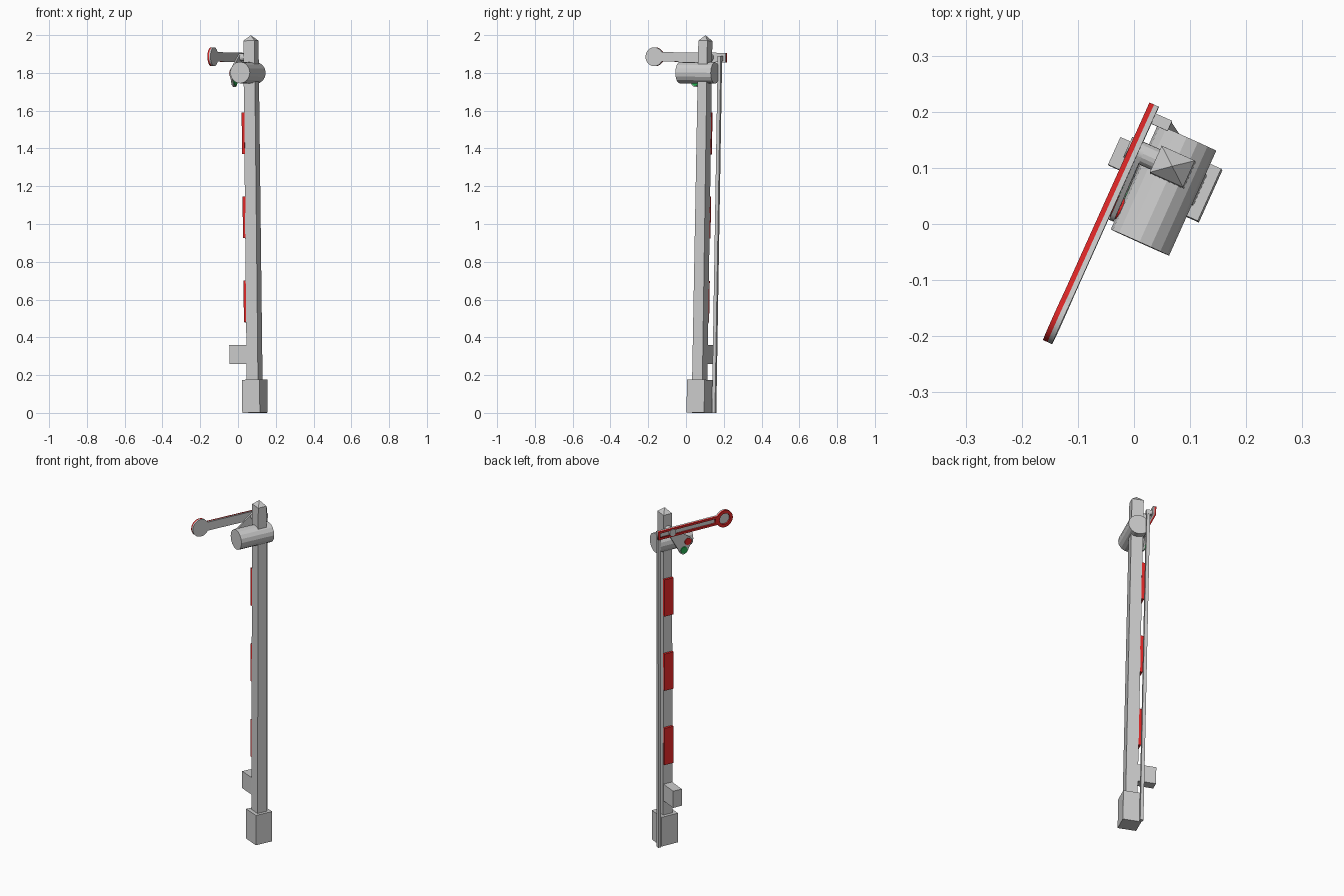
import bpy, bmesh, math
from mathutils import Matrix, Vector
from mathutils.geometry import convex_hull_2d

if "Cube" in bpy.data.objects:
    bpy.data.objects.remove(bpy.data.objects["Cube"])

# Whole signal is turned about z and leans slightly
lean = Vector((0, 0, 1)).rotation_difference(Vector((-0.022, 0.033, 2))).to_matrix().to_4x4()
PLACE = Matrix.Translation((0.09, 0.07, 0.0005)) @ lean @ Matrix.Rotation(math.radians(-24.2), 4, 'Z')


def material(name, rgb):
    m = bpy.data.materials.new(name)
    m.diffuse_color = (*rgb, 1)
    m.use_nodes = True
    m.node_tree.nodes["Principled BSDF"].inputs["Base Color"].default_value = m.diffuse_color
    return m


RED = material("red_paint", (0.75, 0.02, 0.02))
GREEN = material("green_glass", (0.02, 0.4, 0.08))


def add(name, bm, mat=None):
    bmesh.ops.recalc_face_normals(bm, faces=bm.faces)
    me = bpy.data.meshes.new(name)
    bm.to_mesh(me)
    bm.free()
    ob = bpy.data.objects.new(name, me)
    bpy.context.collection.objects.link(ob)
    ob.matrix_world = PLACE
    if mat:
        me.materials.append(mat)
    return ob


def box(name, x, y, z, mat=None, taper_y=1.0):
    bm = bmesh.new()
    bmesh.ops.create_cube(bm, size=1)
    for v in bm.verts:
        if v.co.z > 0:
            v.co.y *= taper_y
        v.co = [(a[0] + a[1]) / 2 + c * (a[1] - a[0]) for a, c in zip((x, y, z), v.co)]
    return add(name, bm, mat)


def cylinder(name, centre, r, length, axis, sides=16):
    bm = bmesh.new()
    turn = Matrix.Rotation(math.pi / 2, 4, axis)
    bmesh.ops.create_cone(bm, cap_ends=True, segments=sides, radius1=r, radius2=r, depth=length,
                          matrix=Matrix.Translation(centre) @ turn)
    return add(name, bm)


def circle(cy, cz, r, n=20, a0=0, a1=360):
    closed = a1 - a0 == 360
    steps = n if closed else n - 1
    return [(cy + r * math.cos(math.radians(a0 + (a1 - a0) * i / steps)),
             cz + r * math.sin(math.radians(a0 + (a1 - a0) * i / steps))) for i in range(n)]


def plate(name, loops, x0, x1, mat=None):
    """Flat plate from y-z outlines (inner loops are holes), from x0 to x1."""
    cu = bpy.data.curves.new(name, 'CURVE')
    cu.dimensions, cu.fill_mode, cu.extrude = '2D', 'BOTH', (x1 - x0) / 2
    for loop in loops:
        sp = cu.splines.new('POLY')
        sp.points.add(len(loop) - 1)
        for p, (a, b) in zip(sp.points, loop):
            p.co = (a, b, 0, 1)
        sp.use_cyclic_u = True
    ob = bpy.data.objects.new(name, cu)
    bpy.context.collection.objects.link(ob)
    if mat:
        cu.materials.append(mat)
    axes = Matrix(((0, 0, 1, 0), (1, 0, 0, 0), (0, 1, 0, 0), (0, 0, 0, 1)))
    ob.matrix_world = PLACE @ Matrix.Translation(((x0 + x1) / 2, 0, 0)) @ axes
    bpy.ops.object.select_all(action='DESELECT')
    ob.select_set(True)
    bpy.context.view_layer.objects.active = ob
    bpy.ops.object.convert(target='MESH')
    return ob


# Foot, mast and pointed cap
box("foot", (-0.051, 0.051), (-0.051, 0.051), (0, 0.175))
box("mast", (-0.0325, 0.0325), (-0.03, 0.03), (0.1, 1.97), taper_y=0.87)
bm = bmesh.new()
base = [bm.verts.new((x, y, 1.97)) for x, y in
        ((-0.0325, -0.026), (0.0325, -0.026), (0.0325, 0.026), (-0.0325, 0.026))]
tip = bm.verts.new((0, 0, 1.999))
bm.faces.new(base)
for i in range(4):
    bm.faces.new((base[i], base[(i + 1) % 4], tip))
add("mast_cap", bm)

# Equipment box and red bands on the signal side of the mast
box("equipment_box", (-0.133, -0.03), (-0.027, 0.027), (0.26, 0.36))
for i in range(3):
    z = 0.48 + 0.445 * i
    box(f"red_band_{i + 1}", (-0.046, -0.03), (-0.028, 0.028), (z, z + 0.22), RED)

# Lantern drum and arm pivot
cylinder("lantern", (0, -0.043, 1.8), 0.057, 0.205, 'X')
PZ = 1.883
cylinder("arm_pivot", (-0.045, 0, PZ), 0.02, 0.086, 'Y')

# Signal arm: grey plate with raised red border
disc_y = -0.326
outline = [(0.088, PZ - 0.025), (0.088, PZ + 0.025)] + circle(disc_y, PZ, 0.05, 24, 30, 330)
slot = [(0.076, PZ - 0.013), (0.076, PZ + 0.013), (-0.268, PZ + 0.013), (-0.268, PZ - 0.013)]
plate("signal_arm", [outline], -0.076, -0.067)
plate("arm_border", [outline, slot, circle(disc_y, PZ, 0.032)], -0.085, -0.076, RED)

# Spectacle plate carrying the coloured lenses
lenses = (("red_lens", -0.105, 1.797, RED), ("green_lens", -0.08, 1.751, GREEN))
pts = circle(0, PZ, 0.02)
for _, y, z, _ in lenses:
    pts += circle(y, z, 0.026)
plate("spectacle_plate", [[pts[i] for i in convex_hull_2d(pts)]], -0.067, -0.058)
for name, y, z, mat in lenses:
    plate(name, [circle(y, z, 0.02)], -0.072, -0.054, mat)

# Operating rod and the pin joining it to the arm
box("operating_rod", (-0.056, -0.038), (0.056, 0.074), (0, 1.88))
box("rod_pin", (-0.07, -0.035), (0.055, 0.075), (1.865, 1.89))
